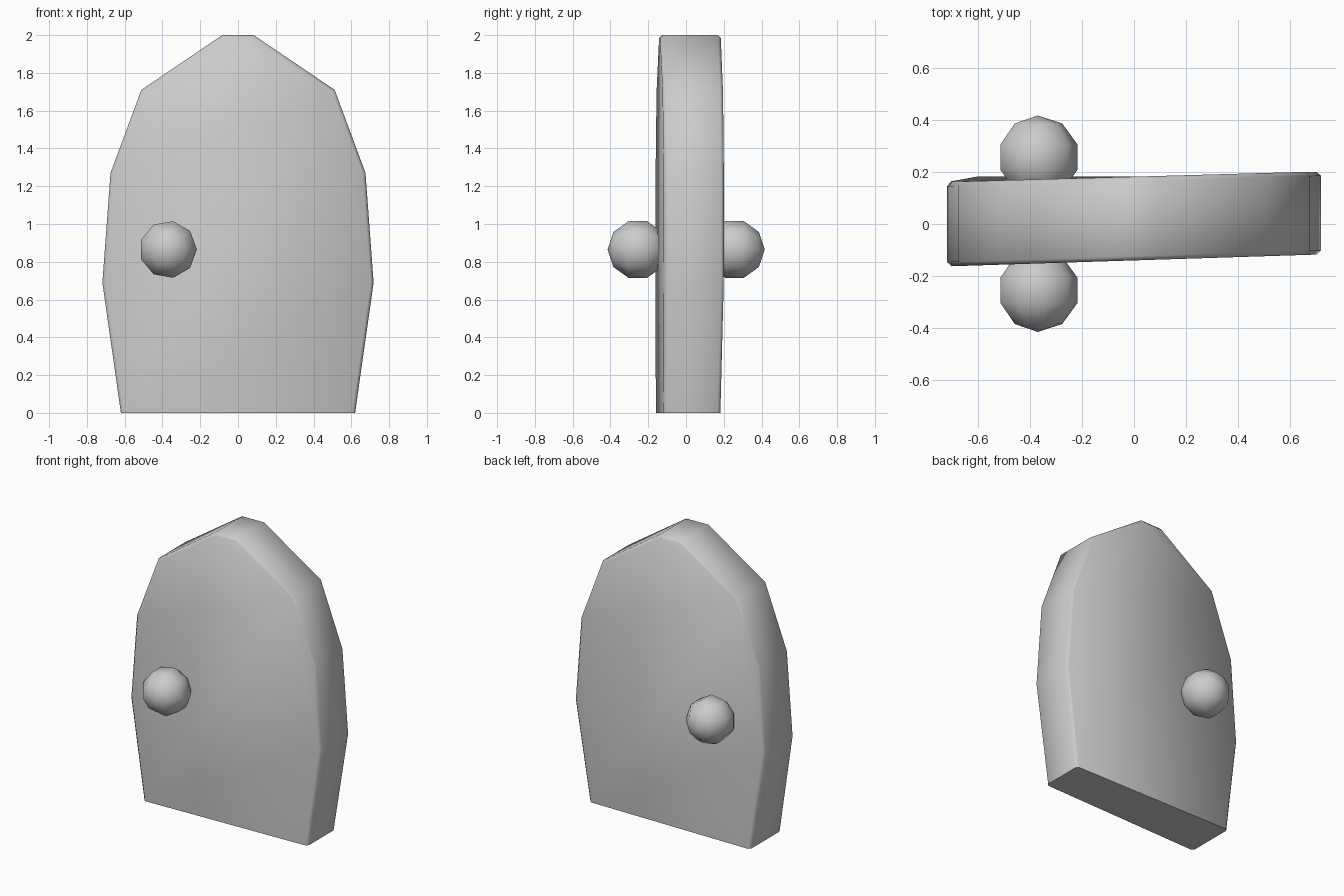
import bpy, bmesh
from math import sin, cos, pi, radians

if "Cube" in bpy.data.objects:
    bpy.data.objects.remove(bpy.data.objects["Cube"])


def finish(bm, name, angle):
    bmesh.ops.recalc_face_normals(bm, faces=bm.faces[:])
    mesh = bpy.data.meshes.new(name)
    bm.to_mesh(mesh)
    bm.free()
    obj = bpy.data.objects.new(name, mesh)
    bpy.context.collection.objects.link(obj)
    bpy.ops.object.select_all(action='DESELECT')
    obj.select_set(True)
    bpy.context.view_layer.objects.active = obj
    bpy.ops.object.shade_smooth_by_angle(angle=radians(angle))
    return obj


# Door slab: arched outline, slightly warped front and back faces
half = [(0.62, 0), (0.718, 0.69), (0.675, 1.27), (0.512, 1.71), (0.083, 2.0)]
outline = half + [(-x, z) for x, z in reversed(half)]
bm = bmesh.new()
front = [bm.verts.new((x, -0.14 + 0.032 * x, z)) for x, z in outline]
back = [bm.verts.new((x, 0.182 + 0.028 * x * min(1, z / 0.69), z)) for x, z in outline]
bm.faces.new(front)
bm.faces.new(back[::-1])
n = len(outline)
for i in range(n):
    j = (i + 1) % n
    bm.faces.new((front[i], back[i], back[j], front[j]))

# Small bevel around the rim, leaving the bottom edges sharp
rim = [e for ring in (front, back) for e in
       [bm.edges.get((ring[i], ring[i + 1])) for i in range(n - 1)]]
bmesh.ops.bevel(bm, geom=rim, offset=0.016, segments=1, affect='EDGES', profile=0.5)
finish(bm, "door", 50)


# Knobs: nine-sided balls with poles along y, one on each face
def knob(name, y):
    cx, cz, r, sides, bands = -0.37, 0.865, 0.16, 9, 5
    bm = bmesh.new()
    rings = []
    for k in range(1, bands):
        a = pi * k / bands
        rings.append([bm.verts.new((cx + r * sin(a) * cos(2 * pi * s / sides),
                                    y - r * cos(a),
                                    cz + r * sin(a) * sin(2 * pi * s / sides)))
                      for s in range(sides)])
    tip = bm.verts.new((cx, y - r, cz))
    tail = bm.verts.new((cx, y + r, cz))
    for s in range(sides):
        t = (s + 1) % sides
        bm.faces.new((tip, rings[0][s], rings[0][t]))
        bm.faces.new((tail, rings[-1][t], rings[-1][s]))
        for a, b in zip(rings, rings[1:]):
            bm.faces.new((a[s], b[s], b[t], a[t]))
    finish(bm, name, 60)


knob("front_knob", -0.255)
knob("back_knob", 0.257)
